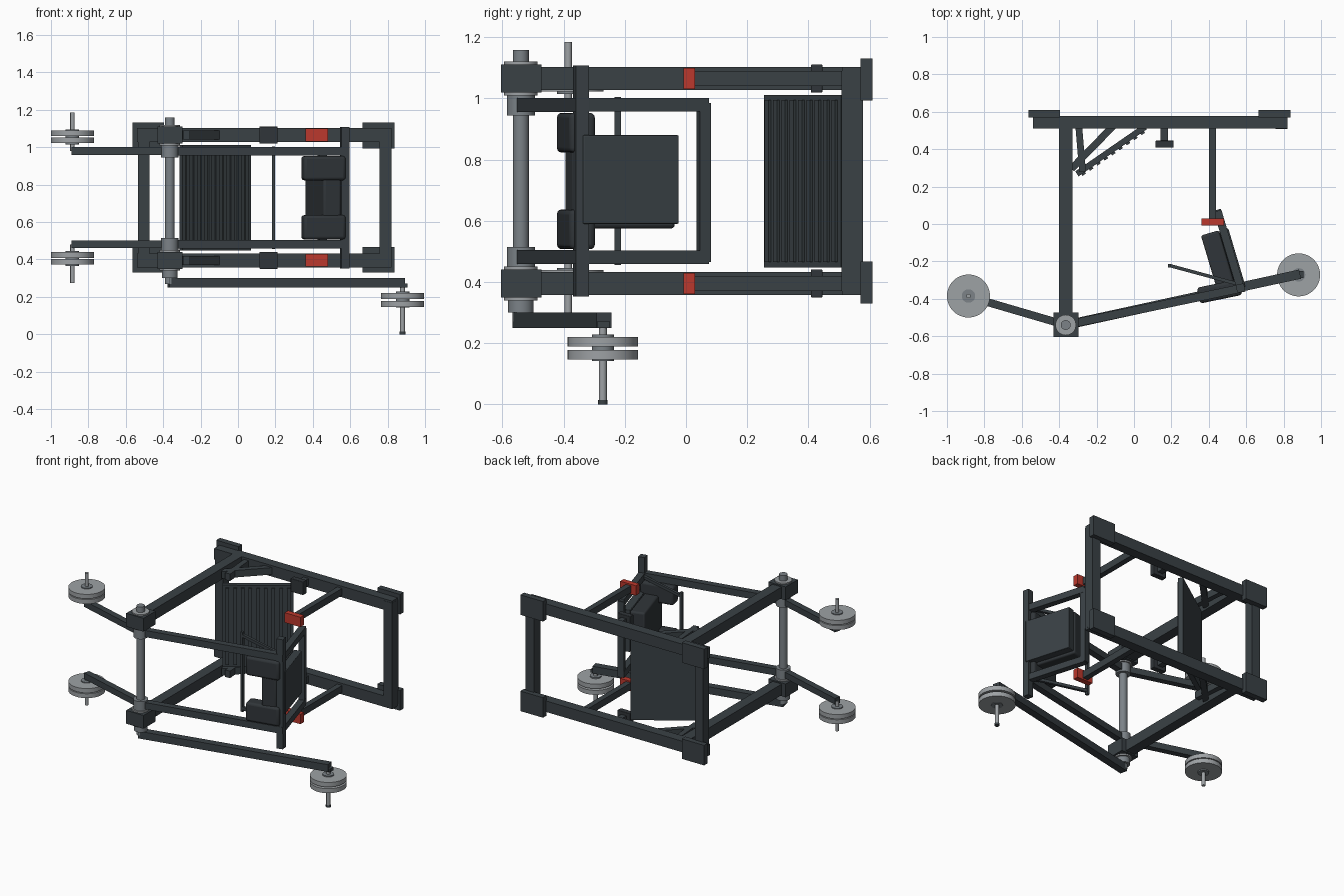
import bpy, math
from mathutils import Vector

if "Cube" in bpy.data.objects:
    bpy.data.objects.remove(bpy.data.objects["Cube"], do_unlink=True)


def material(name, rgb, rough=0.6):
    m = bpy.data.materials.new(name)
    m.use_nodes = True
    m.diffuse_color = (*rgb, 1)
    b = m.node_tree.nodes["Principled BSDF"]
    b.inputs["Base Color"].default_value = (*rgb, 1)
    b.inputs["Roughness"].default_value = rough
    return m


FRAME = material("dark slate paint", (0.042, 0.053, 0.060))
PAD = material("black padding", (0.030, 0.036, 0.041))
PLATE = material("light grey weight", (0.34, 0.36, 0.375))
STEEL = material("grey steel", (0.20, 0.225, 0.245))
RED = material("red stop", (0.50, 0.040, 0.026))


def box(name, x, y, z, mat=FRAME, bevel=0.0, origin=(0, 0), angle=0.0):
    """Box from ranges, optionally in a frame moved and turned about z."""
    bpy.ops.mesh.primitive_cube_add(size=1)
    o = bpy.context.object
    o.name = name
    c = Vector([(r[0] + r[1]) / 2 for r in (x, y, z)])
    s = [r[1] - r[0] for r in (x, y, z)]
    for v in o.data.vertices:
        v.co = Vector([v.co[i] * s[i] for i in range(3)]) + c
    o.location = (origin[0], origin[1], 0)
    o.rotation_euler.z = angle
    o.data.materials.append(mat)
    if bevel:
        b = o.modifiers.new("Bevel", "BEVEL")
        b.width, b.segments = bevel, 3
        bpy.ops.object.shade_smooth_by_angle(angle=math.radians(35))
    return o


def bar(name, p, q, z, width, mat=FRAME, bevel=0.0):
    """Beam lying level from p to q, with height range z."""
    d = Vector(q) - Vector(p)
    return box(name, (0, d.length), (-width / 2, width / 2), z, mat, bevel,
               p, math.atan2(d.y, d.x))


def rod(name, xy, z, r, mat=STEEL, sides=32):
    bpy.ops.mesh.primitive_cylinder_add(vertices=sides, radius=r, depth=z[1] - z[0],
                                        location=(*xy, (z[0] + z[1]) / 2))
    o = bpy.context.object
    o.name = name
    o.data.materials.append(mat)
    bpy.ops.object.shade_smooth_by_angle(angle=math.radians(35))
    return o


def around(z, h):
    return (z - h, z + h)


PIVOT = (-0.365, -0.54)
CORNER = (0.57, -0.343)
MID = 0.73                      # height of the symmetry plane

# Parts repeated on the lower and upper side
for side, s in (("lower", -1), ("upper", 1)):
    zf = MID + s * 0.335
    za = MID + s * 0.249
    # Fixed frame
    box(side + "_base_rail", (-0.54, 0.82), (0.51, 0.578), around(zf, 0.038))
    box(side + "_main_beam", (-0.40, -0.33), (-0.48, 0.52), around(zf, 0.038))
    for end, x in (("right", (-0.565, -0.395)), ("left", (0.665, 0.838))):
        box(f"{side}_{end}_foot", x, (0.57, 0.61), around(MID + s * 0.332, 0.069))
    box(side + "_pivot_block", (-0.43, -0.298), (-0.605, -0.472), around(zf, 0.046))
    rod(side + "_bearing_cap", PIVOT, around(zf, 0.055), 0.055, PLATE)
    rod(side + "_arm_collar", PIVOT, around(za, 0.034), 0.046, STEEL)
    # Padded bumper on a short stem
    box(side + "_bumper_stem", (0.143, 0.183), (0.44, 0.52), around(zf, 0.024))
    box(side + "_bumper", (0.115, 0.212), (0.408, 0.446), around(zf, 0.046), PAD, 0.004)
    # Stop arm with red catch
    box(side + "_stop_arm", (0.40, 0.438), (0.02, 0.52), around(zf, 0.024))
    box(side + "_red_stop", (0.362, 0.482), (-0.008, 0.03), around(zf, 0.034), RED)
    # Footplate braces
    bar(side + "_long_brace", (-0.335, 0.295), (-0.11, 0.525), around(zf, 0.024), 0.038)
    bar(side + "_short_brace", (-0.295, 0.52), (-0.275, 0.28), around(zf, 0.024), 0.036)
    # Swing arm and weight arm
    bar(side + "_swing_arm", PIVOT, (0.59, -0.340), around(za, 0.023), 0.044)
    bar(side + "_weight_arm", PIVOT, (-0.885, -0.388), around(za, 0.021), 0.042)
    # Weights on their pin
    w = (-0.885, -0.385)
    z0 = 0.98 if s > 0 else 0.275
    rod(side + "_weight_pin", w, (z0, z0 + 0.205), 0.012, PLATE, 20)
    first = 1.023 if s > 0 else 0.373
    rod(side + "_weight_hub", w, (first - 0.008, first + 0.072), 0.036, STEEL)
    for i in range(2):
        z = first + i * 0.036
        rod(f"{side}_weight_{i + 1}", w, (z, z + 0.030), 0.115, PLATE, 48)
    # Shoulder pad
    box(side + "_shoulder_pad", (-0.115, 0.115), (-0.043, 0.043),
        around(MID + s * 0.158, 0.065), PAD, 0.016, (0.457, -0.36), math.radians(11.6))
    # Back frame side and handle arm
    bar(side + "_back_frame_side", CORNER, (0.447, 0.07), around(za, 0.022), 0.042)
    bar(side + "_handle_arm", (0.19, -0.222), (0.56, -0.322), around(za, 0.010), 0.018)

# Upright ends of the fixed frame
box("right_end_post", (-0.535, -0.472), (0.512, 0.576), (0.37, 1.09))
box("left_end_post", (0.757, 0.821), (0.508, 0.579), (0.37, 1.09))

# Pivot axle
rod("pivot_axle", PIVOT, (0.27, 1.158), 0.026, STEEL)
rod("lower_axle_nut", PIVOT, (0.30, 0.345), 0.042, STEEL)

# Carriage post, back frame and handle
a = math.atan2(0.413, -0.123) - math.pi / 2
box("carriage_post", (-0.022, 0.022), (-0.022, 0.022), (0.352, 1.108),
    origin=CORNER, angle=math.radians(11.6))
box("back_frame_end", (-0.02, 0.02), (0.40, 0.437), (0.465, 0.985),
    origin=CORNER, angle=a)
box("back_board", (-0.024, 0.028), (0.0, 0.325), (0.59, 0.88), FRAME, 0.004, CORNER, a)
box("back_cushion", (-0.123, -0.024), (-0.02, 0.33), (0.575, 0.875), PAD, 0.012,
    CORNER, a)
box("handle_bar", (0.181, 0.199), (-0.233, -0.213), (0.455, 1.005))

# Ribbed footplate
p, q = (-0.305, 0.268), (0.06, 0.52)
length = (Vector(q) - Vector(p)).length
turn = math.atan2(q[1] - p[1], q[0] - p[0])
box("footplate", (0, length), (-0.016, 0.016), (0.447, 1.012), origin=p, angle=turn)
for i in range(9):
    x = 0.03 + i * (length - 0.06) / 8
    box(f"footplate_rib_{i + 1}", (x - 0.011, x + 0.011), (-0.026, -0.012),
        (0.465, 0.995), origin=p, angle=turn)

# Low loading arm with its weights
bar("loading_arm", (-0.372, -0.542), (0.888, -0.268), (0.25, 0.30), 0.05)
L = (0.88, -0.272)
box("loading_bracket", (0.862, 0.905), (-0.29, -0.25), (0.25, 0.272))
rod("loading_pin", L, (0.008, 0.27), 0.013, PLATE, 20)
rod("loading_pin_tip", L, (0.0, 0.014), 0.016, FRAME, 20)
rod("loading_hub", L, (0.142, 0.228), 0.036, STEEL)
for i in range(2):
    z = 0.146 + i * 0.043
    rod(f"loading_weight_{i + 1}", L, (z, z + 0.031), 0.115, PLATE, 48)
